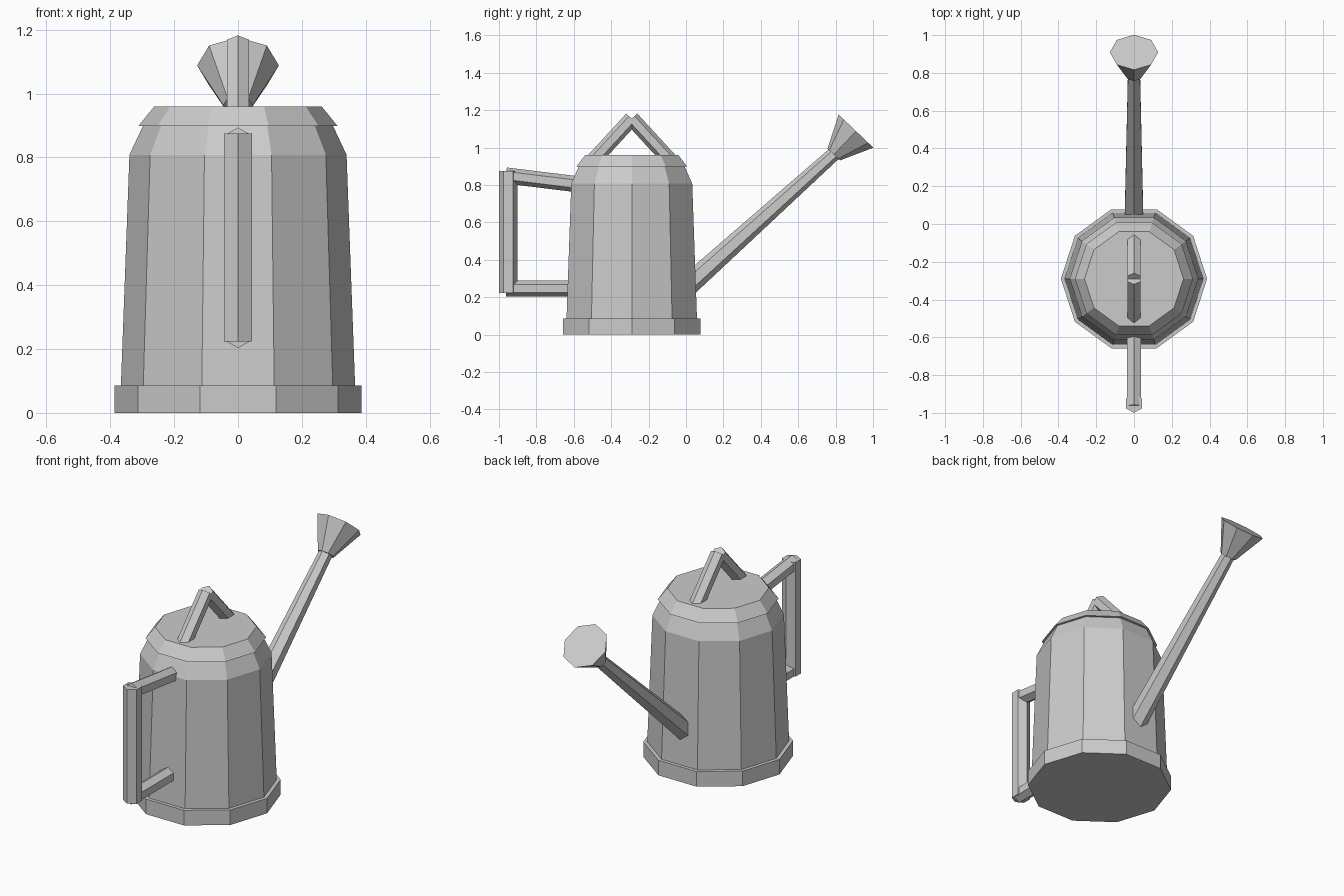
import bpy, bmesh, math
from mathutils import Vector

if "Cube" in bpy.data.objects:
    bpy.data.objects.remove(bpy.data.objects["Cube"])

CENTRE_Y = -0.29  # can axis


def finish(name, bm):
    bmesh.ops.recalc_face_normals(bm, faces=bm.faces)
    mesh = bpy.data.meshes.new(name)
    bm.to_mesh(mesh)
    bm.free()
    obj = bpy.data.objects.new(name, mesh)
    bpy.context.collection.objects.link(obj)
    return obj


def loft(bm, rings):
    """Join rings of points with quads and cap both ends."""
    loops = [[bm.verts.new(p) for p in ring] for ring in rings]
    n = len(loops[0])
    for a, b in zip(loops, loops[1:]):
        for i in range(n):
            j = (i + 1) % n
            bm.faces.new((a[i], a[j], b[j], b[i]))
    bm.faces.new(loops[0][::-1])
    bm.faces.new(loops[-1])


def turned(name, profile, sides=10):
    """Faceted solid around the can axis from (radius, z) points."""
    bm = bmesh.new()
    angles = [2 * math.pi * i / sides for i in range(sides)]
    loft(bm, [[(r * math.cos(a), CENTRE_Y + r * math.sin(a), z) for a in angles]
              for r, z in profile])
    return finish(name, bm)


def bar(name, start, end, r1, r2, sides=6):
    """Straight, optionally tapered bar in the x = 0 plane; ends are (y, z)."""
    p, q = Vector((0, *start)), Vector((0, *end))
    u = Vector((1, 0, 0))
    v = (q - p).normalized().cross(u)
    bm = bmesh.new()
    rings = []
    for c, r in ((p, r1), (q, r2)):
        ring = []
        for i in range(sides):
            a = math.pi / 2 + 2 * math.pi * i / sides
            ring.append(c + r * (math.cos(a) * u + math.sin(a) * v))
        rings.append(ring)
    loft(bm, rings)
    return finish(name, bm)


# Can: foot, tapered body with shoulder, overhanging lid
turned("base_rim", [(0.387, 0), (0.387, 0.086)])
turned("body", [(0.368, 0.05), (0.34, 0.808), (0.297, 0.9)])
turned("lid", [(0.312, 0.898), (0.262, 0.96)])

# Two leaning bars of the lid handle
for side, label in ((-1, "front"), (1, "back")):
    bar("lid_handle_" + label, (CENTRE_Y + side * 0.207, 0.93),
        (CENTRE_Y, 1.155), 0.04, 0.04)

# Side handle
bar("handle_grip", (-0.95, 0.223), (-0.95, 0.875), 0.05, 0.05)
bar("handle_upper_bar", (-0.963, 0.851), (-0.54, 0.799), 0.043, 0.043)
bar("handle_lower_bar", (-0.963, 0.246), (-0.58, 0.246), 0.043, 0.043)

# Spout and flared sprinkler head
bar("spout", (-0.01, 0.245), (0.795, 0.97), 0.058, 0.037)
bar("sprinkler_head", (0.79, 0.963), (0.909, 1.088), 0.046, 0.128, sides=8)
